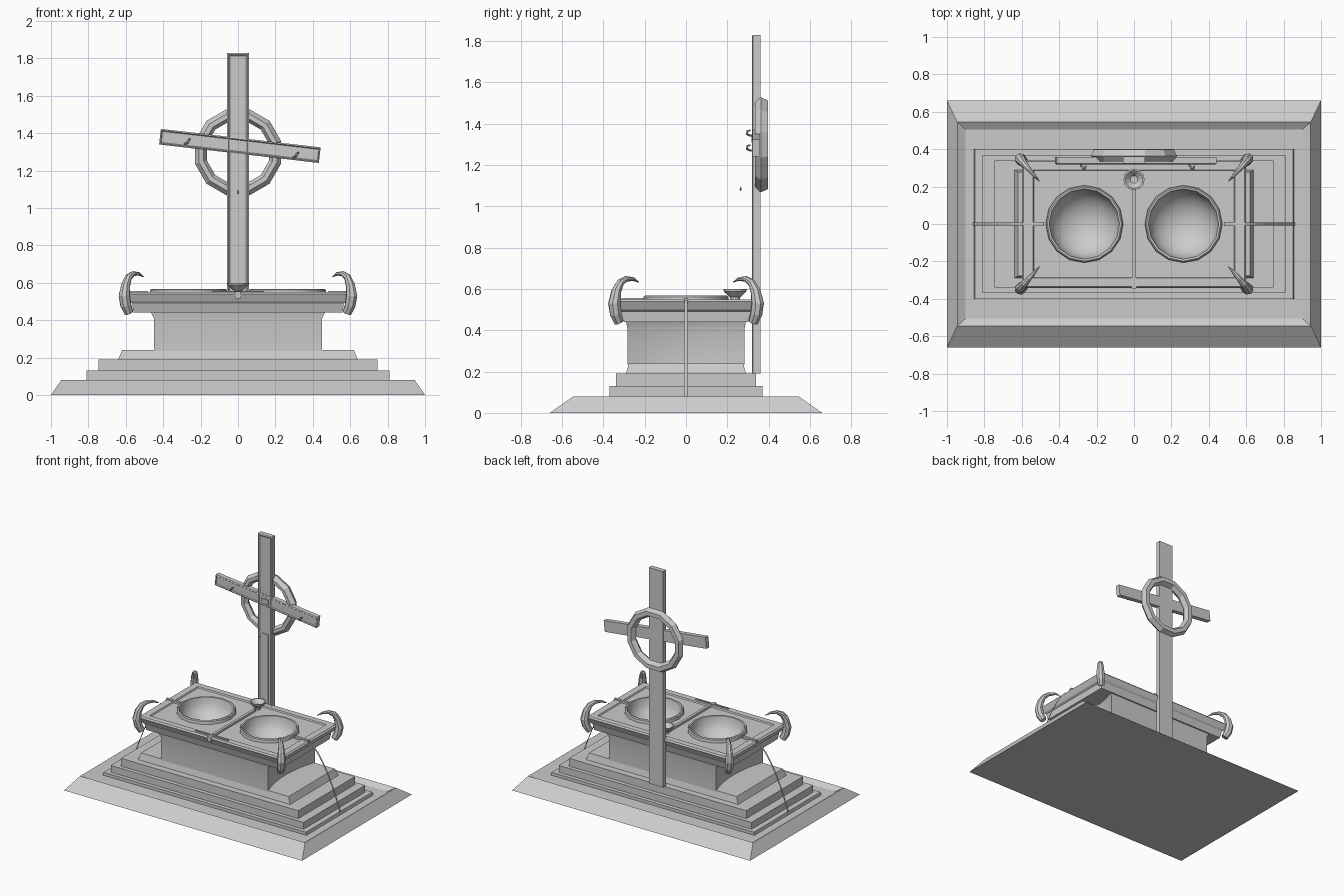
import bpy, bmesh, math
from mathutils import Vector

if "Cube" in bpy.data.objects:
    bpy.data.objects.remove(bpy.data.objects["Cube"])


def finish(name, bm, smooth=False):
    bmesh.ops.recalc_face_normals(bm, faces=bm.faces)
    me = bpy.data.meshes.new(name)
    bm.to_mesh(me)
    bm.free()
    ob = bpy.data.objects.new(name, me)
    bpy.context.collection.objects.link(ob)
    if smooth:
        bpy.ops.object.select_all(action='DESELECT')
        ob.select_set(True)
        bpy.context.view_layer.objects.active = ob
        bpy.ops.object.shade_smooth_by_angle(angle=math.radians(32))
    return ob


def loft(name, rings, bottom=True, top=True, smooth=False):
    bm = bmesh.new()
    vs = [[bm.verts.new(p) for p in r] for r in rings]
    n = len(vs[0])
    for a, b in zip(vs, vs[1:]):
        for i in range(n):
            j = (i + 1) % n
            bm.faces.new((a[i], a[j], b[j], b[i]))
    if bottom:
        bm.faces.new(vs[0][::-1])
    if top:
        bm.faces.new(vs[-1])
    return finish(name, bm, smooth)


def rect(hx, hy, z):
    return [(-hx, -hy, z), (hx, -hy, z), (hx, hy, z), (-hx, hy, z)]


def stack(name, levels):
    return loft(name, [rect(*l) for l in levels])


def circle(r, z, n, off=0.0):
    return [(r * math.cos(2 * math.pi * (i + off) / n),
             r * math.sin(2 * math.pi * (i + off) / n), z) for i in range(n)]


def box(name, x0, x1, y0, y1, z0, z1):
    ob = stack(name, [((x1 - x0) / 2, (y1 - y0) / 2, z0), ((x1 - x0) / 2, (y1 - y0) / 2, z1)])
    ob.location = ((x0 + x1) / 2, (y0 + y1) / 2, 0)
    return ob


def tube(name, pts, radii, n=8, smooth=False):
    pts = [Vector(p) for p in pts]
    rings, side = [], None
    for i, p in enumerate(pts):
        t = (pts[min(i + 1, len(pts) - 1)] - pts[max(i - 1, 0)]).normalized()
        side = side or t.cross(Vector((0.3, 0.7, 0.2)))
        side = (side - t * side.dot(t)).normalized()
        up = t.cross(side)
        rings.append([p + radii[i] * (side * math.cos(2 * math.pi * k / n)
                                      + up * math.sin(2 * math.pi * k / n)) for k in range(n)])
    return loft(name, rings, smooth=smooth)


# Plinth with a moat around the island
stack("plinth", [(1, .66, 0), (.945, .545, .08), (.9, .505, .055), (.895, .5, .055),
                 (.855, .4, .055), (.85, .4, .078)])
# Steps
stack("steps", [(.81, .37, .07), (.81, .37, .13), (.745, .34, .13), (.745, .34, .19),
                (.64, .29, .19), (.62, .277, .24)])


# Pedestal with hollowed ends
def pedestal_ring(hx, hy, z, sag=.05, n=10):
    right = []
    for i in range(n + 1):
        t = -1 + 2 * i / n
        right.append((hx - sag * (1 - t * t), hy * t, z))
    return right + [(-x, -y, zz) for x, y, zz in right]


loft("pedestal", [pedestal_ring(.45, .284, .235), pedestal_ring(.45, .284, .41),
                  pedestal_ring(.465, .29, .442)], top=False, smooth=True)

# Table slab with moulded edge and sunken panel
slab = stack("table_slab", [(.56, .30, .44), (.565, .315, .49), (.58, .325, .50), (.60, .343, .54),
                            (.59, .335, .55), (.54, .29, .55), (.535, .285, .541)])
# Basins set into the slab
for s, side in ((-1, "left"), (1, "right")):
    cut = loft("basin_cutter_" + side, [circle(.193, .4, 16), circle(.193, .7, 16)])
    cut.location.x = s * .265
    cut.hide_render = True
    cut.hide_viewport = False
    mod = slab.modifiers.new("cut_" + side, 'BOOLEAN')
    mod.object = cut
    mod.solver = 'EXACT'
    prof = [(.208, .535), (.205, .562), (.198, .568), (.188, .566)]
    prof += [(.186 * math.cos(a), .556 - .15 * math.sin(a))
             for a in [math.radians(d) for d in (0, 15, 30, 45, 60, 74, 86)]]
    b = loft("basin_" + side, [circle(r, z, 16) for r, z in prof], bottom=False, smooth=True)
    b.location.x = s * .265
bpy.context.view_layer.objects.active = slab
for m in list(slab.modifiers):
    bpy.ops.object.modifier_apply(modifier=m.name)
for o in [o for o in bpy.data.objects if "cutter" in o.name]:
    bpy.data.objects.remove(o)

# Divider, end spouts and front spout
box("divider", -.01, .01, -.30, .20, .535, .557)
box("front_spout", -.014, .014, -.345, -.29, .515, .553)
box("front_bar", -.14, .14, -.318, -.308, .54, .555)
for s in (-1, 1):
    xs = sorted((s * .48, s * .60))
    box("end_spout", xs[0], xs[1], -.01, .01, .54, .557)

# Flat falling streams at both ends
for s in (-1, 1):
    bm = bmesh.new()
    prev = None
    for i in range(9):
        t = i / 8
        x, z = s * (.58 + .28 * t), .555 - .12 * t - .355 * t * t
        cur = [bm.verts.new((x, y, z)) for y in (-.007, .007)]
        if prev:
            bm.faces.new((prev[0], prev[1], cur[1], cur[0]))
        prev = cur
    finish("stream", bm)

# Corner horns
path = [(.583, .325, .44), (.60, .34, .48), (.608, .347, .53), (.60, .337, .59),
        (.585, .318, .63), (.56, .29, .649), (.53, .255, .648), (.505, .228, .632)]
radii = [.025, .03, .031, .025, .019, .014, .009, .002]
for sx in (-1, 1):
    for sy in (-1, 1):
        tube("horn", [(sx * x, sy * y, z) for x, y, z in path], radii)

# Small cup before the cross
cup = loft("small_cup", [circle(r, z, 12) for r, z in
                         ((.022, .545), (.025, .56), (.055, .588), (.057, .6), (.048, .6), (.02, .572))])
cup.location.y = .238

# Upright and tilted crossbar, each with a sunken front panel
post = stack("post", [(.06, .82, 0), (.06, .82, .036), (.052, .812, .04), (.044, .804, .032)])
post.rotation_euler = (math.pi / 2, 0, 0)
post.location = (0, .36, 1.01)
bar = stack("crossbar", [(.43, .042, 0), (.43, .042, .034), (.424, .035, .038), (.42, .03, .032)])
bar.rotation_euler = (math.pi / 2, math.radians(6.6), 0)
bar.location = (.01, .357, 1.332)
box("centre_plate", -.03, .03, .317, .33, 1.31, 1.345)
box("post_strip", -.028, .028, .322, .335, .56, 1.08)

# Ring behind the crossing
prof = [(.215, .335), (.238, .363), (.222, .397), (.19, .397), (.172, .363), (.19, .335), (.215, .335)]
halo = loft("halo_ring", [circle(r, -y, 12, .5) for r, y in prof], bottom=False, top=False)
halo.rotation_euler = (math.pi / 2, 0, 0)
halo.location.z = 1.298

# Bent nails on the crossbar and a hanging drop
for x, z in ((-.27, 1.355), (.31, 1.283)):
    tube("bent_nail", [(x - .015, .335, z - .012), (x - .012, .31, z - .012), (x, .296, z - .006),
                       (x + .008, .297, z + .01), (x + .014, .312, z + .013)],
         [.006, .006, .006, .006, .004], 6)
drop = loft("drop", [circle(r, z, 6) for r, z in
                     ((.001, 1.075), (.006, 1.08), (.005, 1.086), (.001, 1.096))])
drop.location = (.0, .265, 0)
